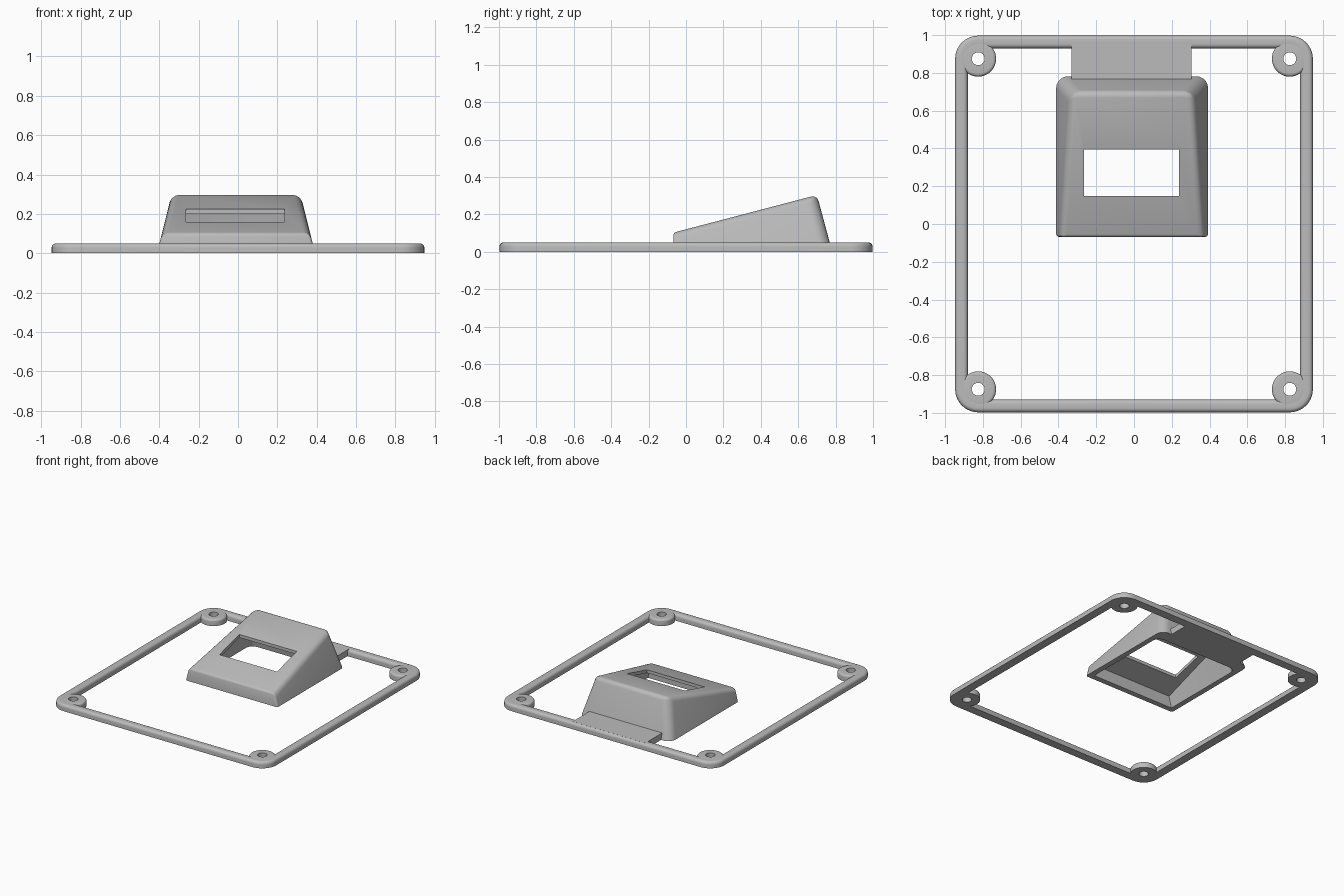
import bpy, bmesh, math

if "Cube" in bpy.data.objects:
    bpy.data.objects.remove(bpy.data.objects["Cube"], do_unlink=True)

grey = bpy.data.materials.new("plain grey")
grey.use_nodes = True
grey.diffuse_color = (0.5, 0.5, 0.5, 1)
grey.node_tree.nodes["Principled BSDF"].inputs["Base Color"].default_value = (0.5, 0.5, 0.5, 1)


def make(name, bm):
    bmesh.ops.recalc_face_normals(bm, faces=bm.faces)
    mesh = bpy.data.meshes.new(name)
    bm.to_mesh(mesh)
    bm.free()
    obj = bpy.data.objects.new(name, mesh)
    bpy.context.collection.objects.link(obj)
    mesh.materials.append(grey)
    return obj


def smooth(obj):
    bpy.ops.object.select_all(action='DESELECT')
    obj.select_set(True)
    bpy.context.view_layer.objects.active = obj
    bpy.ops.object.shade_smooth_by_angle(angle=math.radians(30))


def rounded_ring(name, center, straight, section, steps):
    """Sweep a closed (radius, z) section round four corner centres."""
    bm = bmesh.new()
    loops = []
    for radius, z in section:
        loop = []
        for k, (sx, sy) in enumerate([(1, 1), (-1, 1), (-1, -1), (1, -1)]):
            for i in range(steps + 1):
                a = (k + i / steps) * math.pi / 2
                loop.append(bm.verts.new((center[0] + sx * straight[0] + radius * math.cos(a),
                                          center[1] + sy * straight[1] + radius * math.sin(a), z)))
        loops.append(loop)
    for a, b in zip(loops, loops[1:] + loops[:1]):
        for i in range(len(a)):
            j = (i + 1) % len(a)
            bm.faces.new((a[i], a[j], b[j], b[i]))
    bmesh.ops.remove_doubles(bm, verts=bm.verts, dist=1e-5)
    obj = make(name, bm)
    smooth(obj)
    return obj


def section(outer, inner, height, fillet, round_inner):
    """Flat bottomed section with rounded top edges."""
    arc = [(math.sin(t * math.pi / 10), math.cos(t * math.pi / 10)) for t in range(6)]
    pts = [(outer, 0)]
    pts += [(outer - fillet + fillet * s, height - fillet + fillet * c) for s, c in reversed(arc)]
    if round_inner:
        pts += [(inner + fillet - fillet * s, height - fillet + fillet * c) for s, c in arc]
    else:
        pts.append((inner, height))
    return pts + [(inner, 0)]


def wedge(name, xc, half, lean, y0, y1, back_lean, z0, roof, bevels):
    """Sloped box; roof = (height at y=0, slope)."""
    bm = bmesh.new()
    rear = (y1 - back_lean * roof[0]) / (1 + back_lean * roof[1])
    ends = [(y0, y1, z0, z0), (y0, rear, roof[0] + roof[1] * y0, roof[0] + roof[1] * rear)]
    rings = []
    for ya, yb, za, zb in ends:
        rings.append([bm.verts.new((xc + s * (half - lean * z), y, z))
                      for s, y, z in [(-1, ya, za), (1, ya, za), (1, yb, zb), (-1, yb, zb)]])
    low, top = rings
    bm.faces.new(low[::-1])
    bm.faces.new(top)
    for i in range(4):
        j = (i + 1) % 4
        bm.faces.new((low[i], low[j], top[j], top[i]))
    corner, upper, front = bevels
    layer = bm.edges.layers.float.new("bevel_weight_edge")
    for a, b, w in [(low[2], top[2], corner), (low[3], top[3], corner),
                    (top[2], top[3], upper), (top[1], top[2], upper), (top[3], top[0], upper),
                    (top[0], top[1], front), (low[0], top[0], front), (low[1], top[1], front)]:
        bm.edges.get((a, b))[layer] = w
    obj = make(name, bm)
    mod = obj.modifiers.new("rounding", 'BEVEL')
    mod.limit_method = 'WEIGHT'
    mod.width = 0.06
    mod.segments = 5
    return obj


def box(name, x0, x1, y0, y1, z0, z1):
    bm = bmesh.new()
    bmesh.ops.create_cube(bm, size=1)
    for v in bm.verts:
        v.co = (x1 if v.co.x > 0 else x0, y1 if v.co.y > 0 else y0, z1 if v.co.z > 0 else z0)
    return make(name, bm)


# Rounded frame
rounded_ring("frame", (0, 0), (0.825, 0.875), section(0.122, 0.055, 0.05, 0.022, True), 10)

# Screw bosses in the corners
for xn, sx in (("right", -1), ("left", 1)):
    for yn, sy in (("front", -1), ("back", 1)):
        rounded_ring(f"{yn}_{xn}_boss", (sx * 0.825, sy * 0.875), (0, 0),
                     section(0.095, 0.034, 0.05, 0.016, False), 10)

# Flat tab joining the housing to the frame
box("tab", -0.33, 0.305, 0.70, 0.978, 0, 0.05)

# Hollow sloped housing with a window
housing = wedge("housing", -0.01, 0.402, 0.25, -0.068, 0.782, 0.27, 0, (0.12, 0.262), (1, 0.55, 0.25))
cavity = wedge("cavity_cutter", -0.01, 0.36, 0.25, -0.025, 0.69, 0.2, -0.02, (0.095, 0.262), (0.9, 0, 0))
window = box("window_cutter", -0.265, 0.237, 0.147, 0.395, 0.02, 0.6)
for cutter in (cavity, window):
    mod = housing.modifiers.new("cut", 'BOOLEAN')
    mod.operation = 'DIFFERENCE'
    mod.solver = 'EXACT'
    mod.object = cutter

# Bake the cuts, then drop the cutters
bpy.context.view_layer.update()
graph = bpy.context.evaluated_depsgraph_get()
cut_mesh = bpy.data.meshes.new_from_object(housing.evaluated_get(graph))
housing.modifiers.clear()
housing.data = cut_mesh
for cutter in (cavity, window):
    bpy.data.objects.remove(cutter, do_unlink=True)
smooth(housing)
